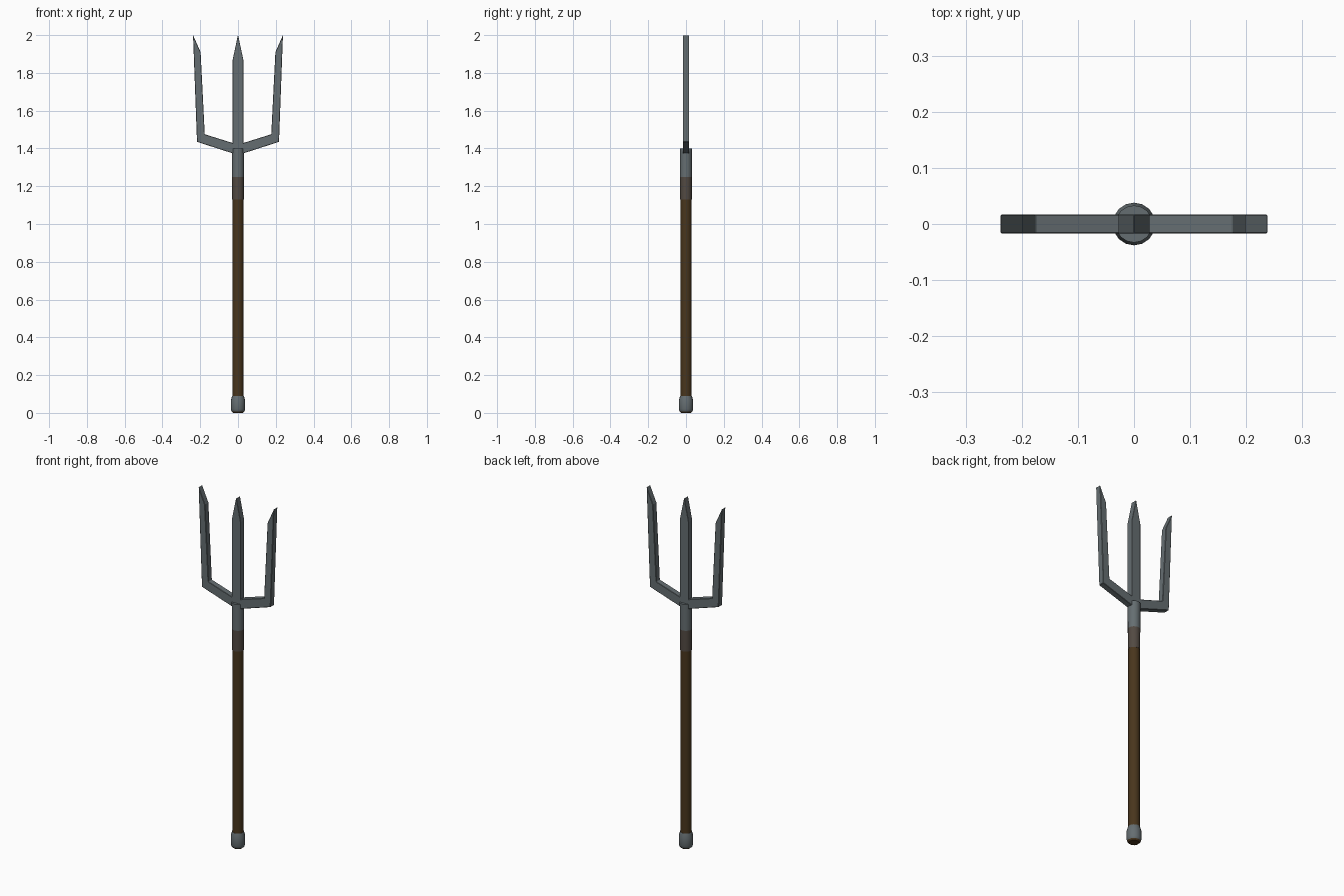
import bpy, bmesh, math

if "Cube" in bpy.data.objects:
    bpy.data.objects.remove(bpy.data.objects["Cube"])


def material(name, color):
    m = bpy.data.materials.new(name)
    m.diffuse_color = (*color, 1)
    m.use_nodes = True
    m.node_tree.nodes["Principled BSDF"].inputs["Base Color"].default_value = m.diffuse_color
    return m


steel = material("steel", (0.13, 0.155, 0.165))
wood = material("dark wood", (0.066, 0.036, 0.012))
rust = material("rusty steel", (0.085, 0.068, 0.055))


def finish(name, bm, mats):
    bmesh.ops.recalc_face_normals(bm, faces=bm.faces)
    me = bpy.data.meshes.new(name)
    bm.to_mesh(me)
    bm.free()
    ob = bpy.data.objects.new(name, me)
    bpy.context.collection.objects.link(ob)
    for m in mats:
        me.materials.append(m)
    return ob


def lathe(name, profile, mats, rule=None, sides=16):
    """Turned solid from (radius, z) pairs, capped at both ends."""
    bm = bmesh.new()
    rings = [[bm.verts.new((r * math.cos(2 * math.pi * i / sides),
                            r * math.sin(2 * math.pi * i / sides), z))
              for i in range(sides)] for r, z in profile]
    for a, b in zip(rings, rings[1:]):
        for i in range(sides):
            j = (i + 1) % sides
            bm.faces.new((a[i], a[j], b[j], b[i]))
    bm.faces.new(rings[0][::-1])
    bm.faces.new(rings[-1])
    if rule:
        for f in bm.faces:
            f.material_index = rule(f.calc_center_median().z)
    ob = finish(name, bm, mats)
    # smooth round the sides, hard at the rims
    bpy.context.view_layer.objects.active = ob
    ob.select_set(True)
    bpy.ops.object.shade_smooth_by_angle(angle=math.radians(30))
    ob.select_set(False)
    return ob


def plate(name, outline, half=0.017):
    """Flat bar cut from an (x, z) outline, with slightly softened edges."""
    bm = bmesh.new()
    front = [bm.verts.new((x, -half, z)) for x, z in outline]
    back = [bm.verts.new((x, half, z)) for x, z in outline]
    bm.faces.new(front)
    bm.faces.new(back[::-1])
    n = len(outline)
    for i in range(n):
        j = (i + 1) % n
        bm.faces.new((front[i], back[i], back[j], front[j]))
    ob = finish(name, bm, [steel])
    b = ob.modifiers.new("soft edges", 'BEVEL')
    b.width = 0.002
    b.segments = 1
    return ob


# wooden shaft
lathe("shaft", [(0.030, 0.05), (0.030, 1.30)], [wood])

# butt cap, stained at the underside
lathe("butt_cap", [(0.027, 0.0), (0.034, 0.008), (0.038, 0.02), (0.038, 0.066),
                   (0.031, 0.09)], [steel, wood],
      lambda z: 1 if z < 0.01 else 0)

# socket, rusty where it meets the wood
lathe("socket", [(0.031, 1.13), (0.032, 1.25), (0.033, 1.40)], [steel, rust],
      lambda z: 1 if z < 1.22 else 0)

# middle tine
plate("middle_tine", [(-0.028, 1.36), (0.028, 1.36), (0.028, 1.87),
                      (0.001, 1.998), (-0.001, 1.998), (-0.028, 1.87)])

# side tines with their arms
arm = [(0.0, 1.365), (0.217, 1.435), (0.238, 2.0), (0.198, 1.91),
       (0.176, 1.475), (0.0, 1.42)]
for side, s in (("right", 1), ("left", -1)):
    plate(side + "_tine", [(s * x, z) for x, z in arm])
